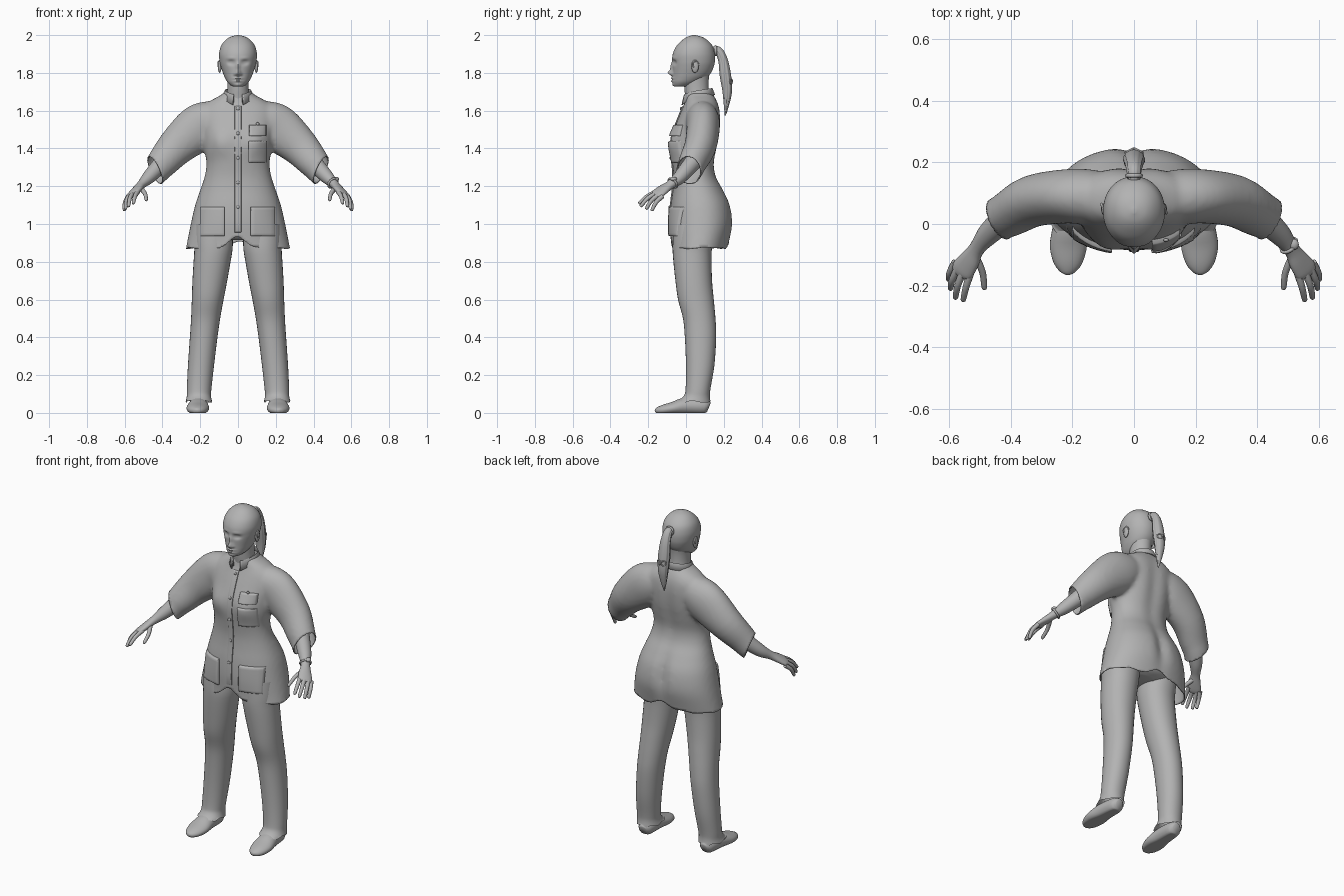
import bpy, bmesh, math
from math import sin, cos, pi, exp
from mathutils import Vector
from mathutils.bvhtree import BVHTree

cube = bpy.data.objects.get("Cube")
if cube:
    bpy.data.objects.remove(cube)

grey = bpy.data.materials.new("plain grey")
grey.use_nodes = True
grey.diffuse_color = (0.45, 0.45, 0.45, 1)
grey.node_tree.nodes["Principled BSDF"].inputs["Base Color"].default_value = (0.45, 0.45, 0.45, 1)


def make(name, bm):
    bmesh.ops.recalc_face_normals(bm, faces=bm.faces)
    me = bpy.data.meshes.new(name)
    bm.to_mesh(me)
    bm.free()
    me.materials.append(grey)
    me.shade_smooth()
    me.set_sharp_from_angle(angle=math.radians(50))
    ob = bpy.data.objects.new(name, me)
    bpy.context.collection.objects.link(ob)
    return ob


def resample(rows, k):
    """Smooth curve through the rows, k steps between each pair."""
    rows = [Vector(r) for r in rows]
    out = []
    for i in range(len(rows) - 1):
        a, b = rows[max(i - 1, 0)], rows[i]
        c, d = rows[i + 1], rows[min(i + 2, len(rows) - 1)]
        for j in range(k):
            t = j / k
            out.append(b + (c - a) * (t / 2) + (a * 2 - b * 5 + c * 4 - d) * (t * t / 2)
                       + (b * 3 - a - c * 3 + d) * (t ** 3 / 2))
    return out + [rows[-1]]


def grid(bm, rings, closed=True, caps=False):
    """Skin a list of point rows with quads."""
    vs = [[bm.verts.new(p) for p in r] for r in rings]
    n = len(vs[0])
    for a, b in zip(vs, vs[1:]):
        for i in range(n if closed else n - 1):
            j = (i + 1) % n
            bm.faces.new((a[i], a[j], b[j], b[i]))
    if caps:
        bm.faces.new(vs[0])
        bm.faces.new(vs[-1])


def level_rings(rows, k, n, power=2.0, x=lambda z: 0):
    """Rows are height, half width, front y, back y."""
    def sp(v):
        return math.copysign(abs(v) ** (2 / power), v)
    return [[Vector((x(z) + w * sp(cos(2 * pi * i / n)),
                     (f + b) / 2 + (b - f) / 2 * sp(sin(2 * pi * i / n)), z)) for i in range(n)]
            for z, w, f, b in resample(rows, k)]


def tube_rings(rows, k=4, n=20, ref=(0, 1, 0), side=1):
    """Rows are x, y, z, radius along ref, radius across it."""
    rs = resample(rows, k)
    pts = [Vector(r[:3]) for r in rs]
    out = []
    for i, r in enumerate(rs):
        t = (pts[min(i + 1, len(pts) - 1)] - pts[max(i - 1, 0)]).normalized()
        u = Vector(ref)
        u = (u - t * u.dot(t)).normalized()
        v = t.cross(u)
        ring = [pts[i] + u * r[3] * cos(2 * pi * j / n) + v * r[4] * sin(2 * pi * j / n) for j in range(n)]
        out.append([Vector((p.x * side, p.y, p.z)) for p in ring])
    return out


def tube(name, rows, **kw):
    bm = bmesh.new()
    grid(bm, tube_rings(rows, **kw), caps=True)
    return make(name, bm)


def bump(a, b, sa, sb):
    return exp(-(a / sa) ** 2 - (b / sb) ** 2)


# Shirt: torso and sleeves fused into one cloth shell
bm = bmesh.new()
torso = level_rings([(1.70, .07, .01, .135), (1.68, .095, .0, .15), (1.65, .15, -.005, .167),
                     (1.61, .19, -.02, .18), (1.55, .195, -.045, .185), (1.47, .185, -.073, .18),
                     (1.40, .178, -.08, .167), (1.32, .167, -.072, .152), (1.25, .177, -.066, .162),
                     (1.18, .2, -.07, .2), (1.10, .227, -.08, .237), (1.0, .25, -.085, .249),
                     (.9, .27, -.08, .228), (.8, .288, -.08, .2)], 4, 64, 2.2)
for r in torso:
    for p in r:
        if p.y > .05:
            p.y -= .022 * bump(p.x, p.z - 1.06, .035, .12) + .012 * bump(p.x, p.z - 1.45, .04, .2)
        else:
            p.y -= .016 * bump(abs(p.x) - .095, p.z - 1.43, .05, .06)
grid(bm, torso, caps=True)
sleeve = [(.08, .085, 1.565, .08, .085), (.15, .088, 1.54, .09, .115), (.22, .09, 1.50, .088, .124),
          (.325, .075, 1.41, .084, .102), (.40, .035, 1.325, .075, .084), (.437, .015, 1.28, .07, .074),
          (.50, -.035, 1.215, .068, .07)]
for s in (1, -1):
    grid(bm, tube_rings(sleeve, n=32, side=s), caps=True)
shirt = make("shirt", bm)
mod = shirt.modifiers.new("fuse", "REMESH")
mod.mode, mod.voxel_size = "VOXEL", .012
mod = shirt.modifiers.new("soften", "SMOOTH")
mod.factor, mod.iterations = .5, 6
fused = bpy.data.meshes.new_from_object(shirt.evaluated_get(bpy.context.evaluated_depsgraph_get()))
shirt.modifiers.clear()


def above_hem(p):
    notch = .06 if p.y < .05 else .035
    return p.z - (.872 + notch * exp(-(p.x / .06) ** 2) + .005 * sin(p.x * 40) * cos(p.y * 30))


cuff = Vector((1, -.42, -.46)).normalized()


def past_cuff(p):
    return (Vector((abs(p.x), p.y, p.z)) - Vector((.437, .015, 1.28))).dot(cuff) if abs(p.x) > .33 and p.z > 1.1 else -1


# Trim the hem and the cuffs open
bm = bmesh.new()
bm.from_mesh(fused)
doomed = [f for f in bm.faces if above_hem(f.calc_center_median()) < 0 or past_cuff(f.calc_center_median()) > 0]
bmesh.ops.delete(bm, geom=doomed, context="FACES")
for v in bm.verts:
    if v.is_boundary:
        if v.co.z < 1.05:
            v.co.z -= above_hem(v.co)
        else:
            d = past_cuff(v.co)
            v.co -= Vector((math.copysign(cuff.x, v.co.x), cuff.y, cuff.z)) * d
bm.to_mesh(shirt.data)
tree = BVHTree.FromBMesh(bm)
bm.free()
shirt.data.shade_smooth()
mod = shirt.modifiers.new("cloth", "SOLIDIFY")
mod.thickness, mod.offset = .006, -1


def front(x, z):
    hit = tree.ray_cast(Vector((x, -1, z)), Vector((0, 1, 0)))[0]
    return hit.y if hit else -.08


def panel(name, x0, x1, z0, z1, depth):
    """Raised cloth patch that follows the shirt front."""
    bm = bmesh.new()
    e = .005

    def steps(a, b, m):
        return [a, a + e * .3] + [a + e + (b - a - 2 * e) * i / m for i in range(m + 1)] + [b - e * .3, b]
    xs, zs = steps(x0, x1, 6), steps(z0, z1, 12)
    rows = []
    for j, z in enumerate(zs):
        edge = [min(i, j, len(xs) - 1 - i, len(zs) - 1 - j) for i in range(len(xs))]
        rows.append([(x, front(x, z) - (-.004, depth * .8, depth)[min(k, 2)], z) for x, k in zip(xs, edge)])
    grid(bm, rows, closed=False)
    ob = make(name, bm)
    if ob.data.polygons[len(ob.data.polygons) // 2].normal.y > 0:
        ob.data.flip_normals()


panel("button_placket", -.018, .018, .955, 1.625, .006)
panel("chest_pocket", .055, .155, 1.325, 1.44, .012)
panel("chest_flap", .058, .15, 1.465, 1.525, .016)
panel("right_hip_pocket", -.2, -.07, .935, 1.09, .016)
panel("left_hip_pocket", .065, .197, .935, 1.09, .016)


def ball(name, p, size, shape=(1, 1, 1)):
    bm = bmesh.new()
    bmesh.ops.create_uvsphere(bm, u_segments=16, v_segments=10, radius=size)
    for v in bm.verts:
        v.co = Vector(p) + Vector(a * b for a, b in zip(v.co, shape))
    return make(name, bm)


for i in range(5):
    z = 1.61 - i * .13
    ball(f"button_{i + 1}", (0, front(0, z) - .007, z), .009, (1, .5, 1))
ball("pocket_button", (.104, front(.104, 1.53) - .014, 1.53), .009, (1, .6, 1))

# Folded collar, open at the front
bm = bmesh.new()
rows = []
for w, dep, z, drop in ((.068, .07, 1.655, 0), (.07, .072, 1.708, .012), (.088, .086, 1.672, .035)):
    row = []
    for i in range(41):
        a = -pi / 2 + .32 + (2 * pi - .64) * i / 40
        wing = max(0, -sin(a)) ** 3
        row.append((w * cos(a), .068 + dep * sin(a) - .012 * wing, z - drop * wing + .012 * sin(a)))
    rows.append(row)
grid(bm, rows, closed=False)
make("collar", bm).modifiers.new("cloth", "SOLIDIFY").thickness = .006

# Neck and head with sculpted features
bm = bmesh.new()
grid(bm, level_rings([(1.6, .07, 0, .14), (1.66, .062, -.002, .128), (1.71, .057, -.008, .12),
                      (1.76, .057, -.01, .12), (1.80, .06, .0, .125)], 4, 32), caps=True)
make("neck", bm)
bm = bmesh.new()
head = level_rings([(1.727, .018, -.05, .0), (1.731, .034, -.064, .03), (1.75, .055, -.07, .07),
                    (1.775, .07, -.07, .11), (1.80, .08, -.07, .132), (1.83, .09, -.071, .146),
                    (1.86, .097, -.072, .153), (1.90, .1, -.07, .153), (1.94, .091, -.052, .142),
                    (1.97, .07, -.024, .117), (1.99, .042, .005, .086), (2.0, .006, .035, .05)], 6, 96, 2.1)
for r in head:
    for p in r:
        if p.y < .02:
            x, z = abs(p.x), p.z
            p.y -= (.024 * bump(x, z - 1.80, .013, .014) + .012 * bump(x, z - 1.83, .01, .025)
                    + .008 * bump(x - .014, z - 1.793, .008, .008) + .004 * bump(x - .037, z - 1.877, .025, .008)
                    - .014 * bump(x - .036, z - 1.855, .018, .012) + .005 * bump(x - .036, z - 1.855, .012, .006)
                    + .009 * bump(x, z - 1.771, .022, .006) + .009 * bump(x, z - 1.757, .018, .006)
                    - .004 * bump(x, z - 1.764, .025, .003) + .005 * bump(x, z - 1.737, .018, .009))
grid(bm, head, caps=True)
make("head", bm)

# Ponytail with its tie and curl
tail = tube("ponytail", [(0, .135, 1.915, .02, .02), (0, .17, 1.918, .024, .022), (0, .195, 1.87, .03, .025),
                         (0, .208, 1.79, .036, .03), (0, .218, 1.71, .032, .026), (0, .215, 1.64, .02, .016),
                         (0, .208, 1.575, .003, .003)], k=5, n=40, ref=(1, 0, 0))
for i, v in enumerate(tail.data.vertices):
    v.co.x *= .9 + .1 * (i % 4 < 2)


def loop(name, c, axis, major, minor):
    """Small closed ring around an axis."""
    axis = Vector(axis).normalized()
    u = axis.orthogonal().normalized()
    w = axis.cross(u)
    bm = bmesh.new()
    rings = []
    for i in range(25):
        d = u * cos(2 * pi * i / 24) + w * sin(2 * pi * i / 24)
        rings.append([Vector(c) + d * (major + minor * cos(2 * pi * j / 8)) + axis * minor * sin(2 * pi * j / 8)
                      for j in range(8)])
    grid(bm, rings)
    bmesh.ops.remove_doubles(bm, verts=bm.verts, dist=1e-5)
    make(name, bm)


loop("hair_tie", (0, .157, 1.918), (0, 1, 0), .022, .007)
for s in (1, -1):
    loop("hair_curl", (s * .015, .238, 1.755), (s * .5, 1, 0), .014, .004)

# Trousers
pelvis = [(1.12, .17, -.04, .15), (1.0, .2, -.06, .19), (.94, .17, -.06, .17), (.915, .08, -.03, .12)]
bm = bmesh.new()
grid(bm, level_rings(pelvis, 4, 40), caps=True)
make("trouser_seat", bm)
legs = [(1.0, .1, -.065, .15), (.92, .103, -.07, .145), (.84, .1, -.07, .135), (.7, .092, -.056, .138),
        (.6, .084, -.042, .147), (.5, .077, -.016, .156), (.4, .073, -.006, .16), (.25, .069, .0, .15),
        (.13, .065, -.002, .13), (.09, .064, -.012, .126), (.06, .07, -.045, .13)]
fingers = {"index": [(.53, -.155, 1.172), (.545, -.205, 1.147), (.555, -.25, 1.108)],
           "middle": [(.553, -.15, 1.166), (.572, -.2, 1.138), (.58, -.242, 1.092)],
           "ring": [(.57, -.14, 1.157), (.59, -.182, 1.125), (.596, -.212, 1.078)],
           "little": [(.58, -.125, 1.147), (.598, -.158, 1.115), (.602, -.182, 1.07)],
           "thumb": [(.515, -.105, 1.19), (.492, -.155, 1.16), (.485, -.212, 1.125)]}
shoe = [(.205, .12, .028, .022, .026), (.206, .095, .034, .042, .042), (.21, 0, .036, .052, .045),
        (.213, -.07, .024, .06, .034), (.215, -.125, .015, .047, .026), (.217, -.155, .011, .025, .016),
        (.218, -.164, .009, .006, .006)]
forearm = [(.40, .035, 1.325, .046, .046), (.47, -.03, 1.25, .037, .036), (.51, -.08, 1.21, .026, .023),
           (.535, -.12, 1.183, .036, .02), (.558, -.152, 1.16, .04, .016), (.566, -.166, 1.152, .026, .01)]

for s, tag in ((1, "left"), (-1, "right")):
    bm = bmesh.new()
    rings = level_rings(legs, 4, 32, 2.1, lambda z: s * (.207 - .077 * min(1, max(0, (z - .1) / .76)) ** 1.2))
    for p in rings[-1]:
        p.z += .006 * sin(p.x * 90 + p.y * 60)
    grid(bm, rings)
    make(tag + "_trouser_leg", bm)
    ob = tube(tag + "_shoe", shoe, n=28, ref=(1, 0, 0), side=s)
    for v in ob.data.vertices:
        v.co.z = max(v.co.z, 0)
    # Arm, hand and ear
    tube(tag + "_forearm_and_palm", forearm, ref=(.78, .55, -.35), side=s)
    for f, pts in fingers.items():
        size = (.013, .011, .009, .005)
        tip = Vector(pts[2]) * 2 - Vector(pts[1])
        path = pts[:2] + [tuple(Vector(pts[2]).lerp(pts[1], .15)), pts[2]]
        tube(f"{tag}_{f}_finger", [(*p, r, r) for p, r in zip(path, size)], n=12, ref=(1, 0, 0), side=s)
    ball(tag + "_ear", (s * .097, .048, 1.835), .035, (.28, .55, 1))
    loop(tag + "_ear_rim", (s * .101, .05, 1.845), (1, .3, 0), .016, .004)

# Wristwatch on the left arm
loop("watch_strap", (.503, -.07, 1.217), (.045, -.055, -.045), .029, .006)
ball("watch_face", (.519, -.066, 1.238), .02, (.8, .9, .6))
